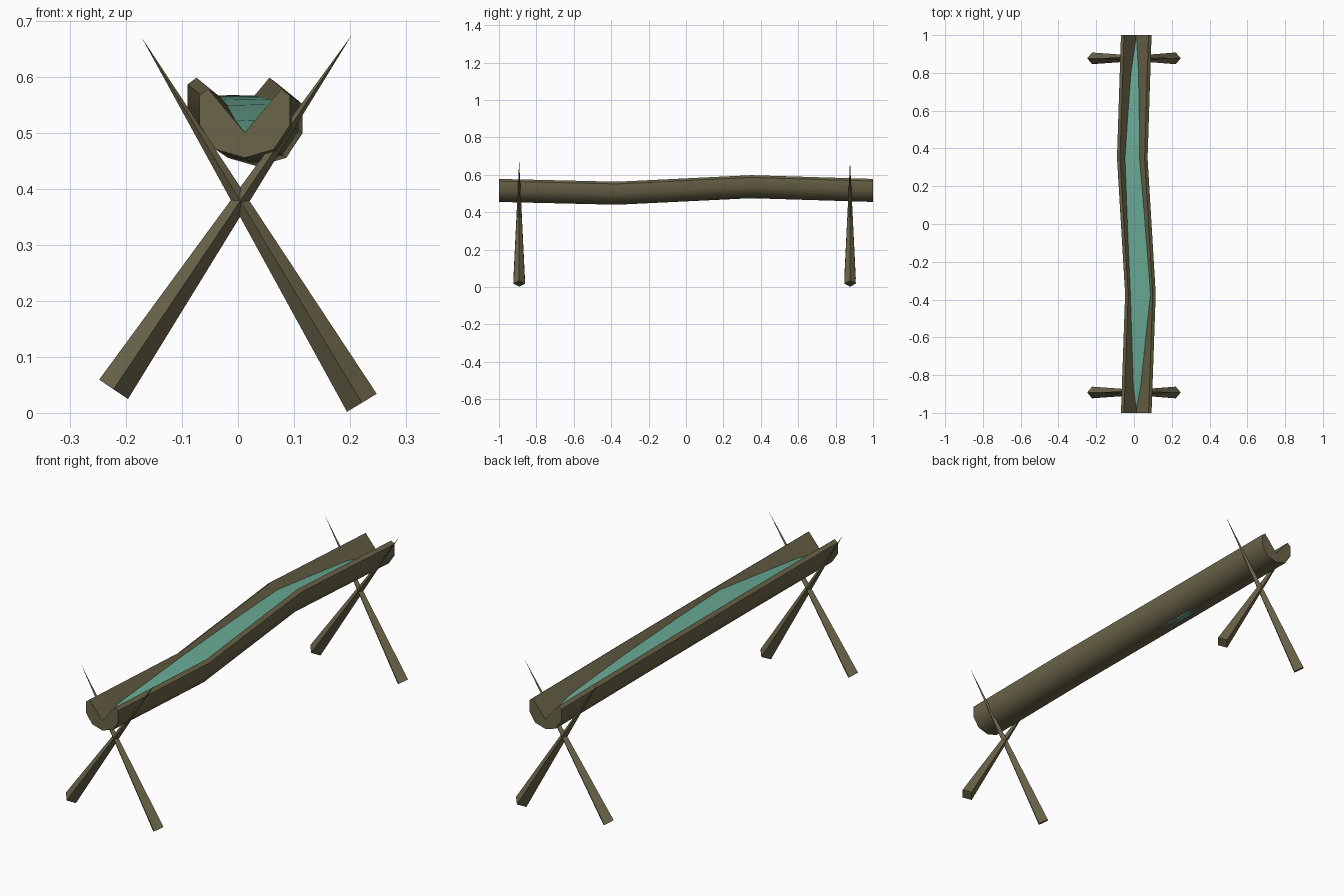
import bpy, bmesh, math
from mathutils import Vector

if "Cube" in bpy.data.objects:
    bpy.data.objects.remove(bpy.data.objects["Cube"])


def material(name, rgb):
    m = bpy.data.materials.new(name)
    m.diffuse_color = (*rgb, 1)
    m.use_nodes = True
    m.node_tree.nodes["Principled BSDF"].inputs["Base Color"].default_value = m.diffuse_color
    return m


wood = material("weathered wood", (0.145, 0.128, 0.066))
water_mat = material("teal water", (0.14, 0.40, 0.30))


def finish(name, bm, mat, angle=None):
    bmesh.ops.recalc_face_normals(bm, faces=bm.faces)
    me = bpy.data.meshes.new(name)
    bm.to_mesh(me)
    bm.free()
    me.materials.append(mat)
    ob = bpy.data.objects.new(name, me)
    bpy.context.collection.objects.link(ob)
    if angle:
        bpy.context.view_layer.objects.active = ob
        ob.select_set(True)
        bpy.ops.object.shade_smooth_by_angle(angle=math.radians(angle))
        ob.select_set(False)
    return ob


def loft(name, rings, mat, angle):
    """Skin a list of equal-length rings and cap both ends."""
    bm = bmesh.new()
    vs = [[bm.verts.new(p) for p in r] for r in rings]
    n = len(vs[0])
    for a, b in zip(vs, vs[1:]):
        for i in range(n):
            j = (i + 1) % n
            bm.faces.new((a[i], a[j], b[j], b[i]))
    bm.faces.new(vs[0])
    bm.faces.new(vs[-1][::-1])
    return finish(name, bm, mat, angle)


# Bent trough: hollowed log section (x, z about the groove bottom)
half = [(0.065, 0.078), (0.081, 0.066), (0.081, 0.014), (0.052, -0.03)]
profile = [(0, 0)] + half + [(0, -0.045)] + [(-x, z) for x, z in reversed(half)]
path = [(-1, 0.012, 0.5), (-0.37, 0.034, 0.485), (0.35, -0.009, 0.52), (1, 0.012, 0.5)]
loft("trough", [[(cx + x, y, cz + z) for x, z in profile] for y, cx, cz in path], wood, 50)


# Water: long tapered body lying in the groove (y, centre x, top z, half width, bottom z)
stations = [(-0.97, 0.012, 0.503, 0.002, 0.498), (-0.86, 0.015, 0.522, 0.020, 0.485),
            (-0.37, 0.034, 0.550, 0.053, 0.460), (0.0, 0.013, 0.560, 0.048, 0.468),
            (0.35, -0.009, 0.567, 0.040, 0.474), (0.80, 0.004, 0.535, 0.020, 0.490),
            (0.98, 0.012, 0.505, 0.002, 0.498)]
loft("water", [[(cx - w, y, t - 0.001), (cx, y, t), (cx + w, y, t - 0.001),
                (cx + w * 0.35, y, b), (cx - w * 0.35, y, b)]
               for y, cx, t, w, b in stations], water_mat, 40)


# Crossed legs: four-sided spikes pointing up
def spike(name, base, tip):
    base, tip = Vector(base), Vector(tip)
    axis = (tip - base).normalized()
    v = Vector((0, 1, 0))
    u = axis.cross(v)
    bm = bmesh.new()
    ring = [bm.verts.new(base + d * 0.031) for d in (u, v, -u, -v)]
    top = bm.verts.new(tip)
    for i in range(4):
        bm.faces.new((ring[i], ring[(i + 1) % 4], top))
    bm.faces.new(ring[::-1])
    finish(name, bm, wood)


for end, y in (("front", -0.892), ("back", 0.877)):
    spike(end + "_left_leg", (-0.222, y, 0.042), (0.203, y, 0.674))
    spike(end + "_right_leg", (0.221, y, 0.018), (-0.172, y, 0.67))
